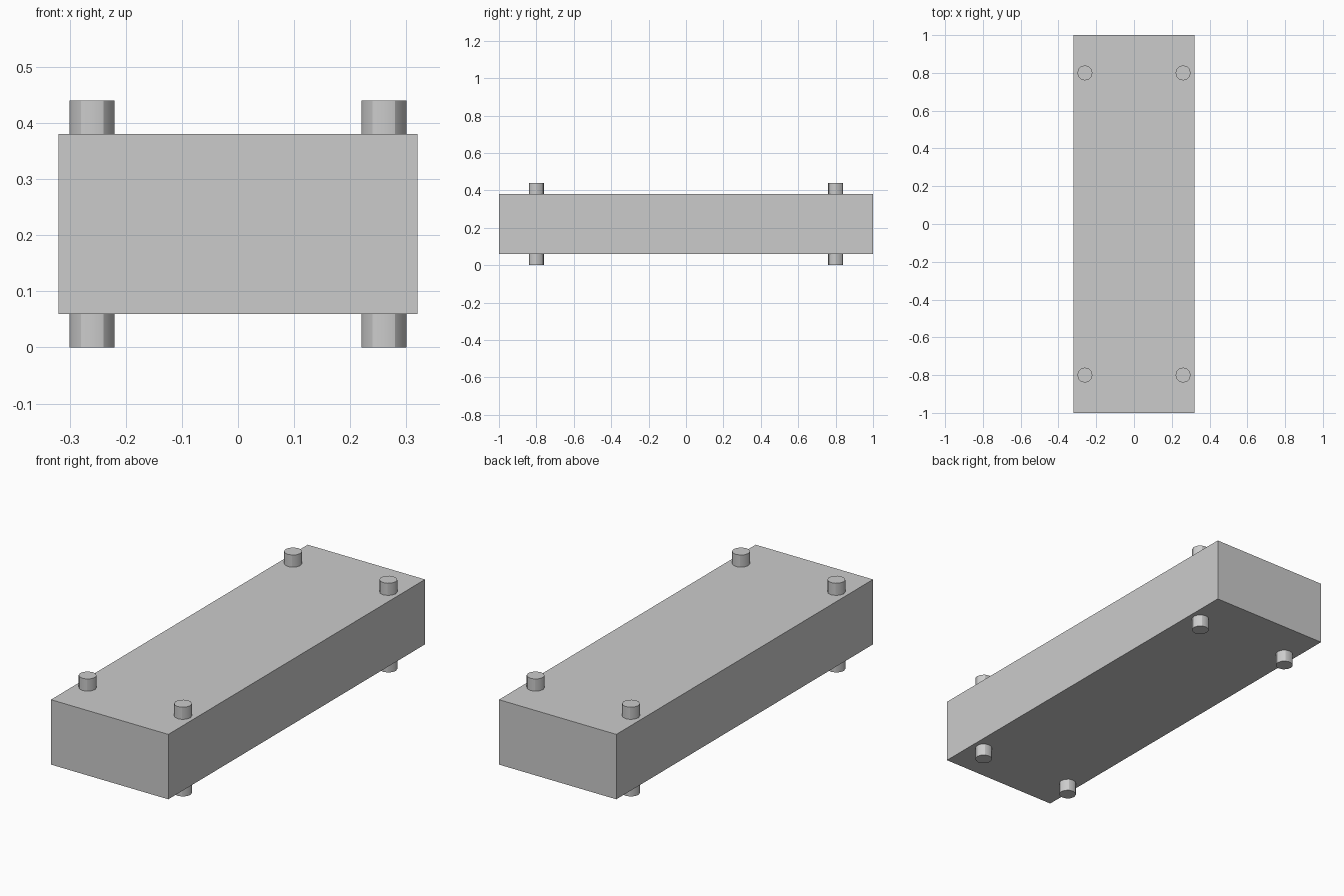
import bpy

cube = bpy.data.objects.get("Cube")
if cube:
    bpy.data.objects.remove(cube, do_unlink=True)

# Single plain grey for every part
grey = bpy.data.materials.new("plain_grey")
grey.use_nodes = True
colour = (0.6, 0.6, 0.6, 1)
grey.diffuse_color = colour
grey.node_tree.nodes["Principled BSDF"].inputs["Base Color"].default_value = colour

BODY_SIZE = (0.64, 2.0, 0.32)
HEIGHT = 0.44
PEG_RADIUS = 0.04


def finish(name):
    obj = bpy.context.object
    obj.name = name
    obj.data.materials.append(grey)
    return obj


# Solid block body
bpy.ops.mesh.primitive_cube_add(size=1, location=(0, 0, HEIGHT / 2))
body = finish("block_body")
body.scale = BODY_SIZE

# Four pegs passing right through the block near its corners
for side, x in (("left", 0.26), ("right", -0.26)):
    for end, y in (("front", -0.8), ("back", 0.8)):
        bpy.ops.mesh.primitive_cylinder_add(
            vertices=12, radius=PEG_RADIUS, depth=HEIGHT,
            location=(x, y, HEIGHT / 2))
        finish(f"{end}_{side}_peg")
        bpy.ops.object.shade_smooth_by_angle()
